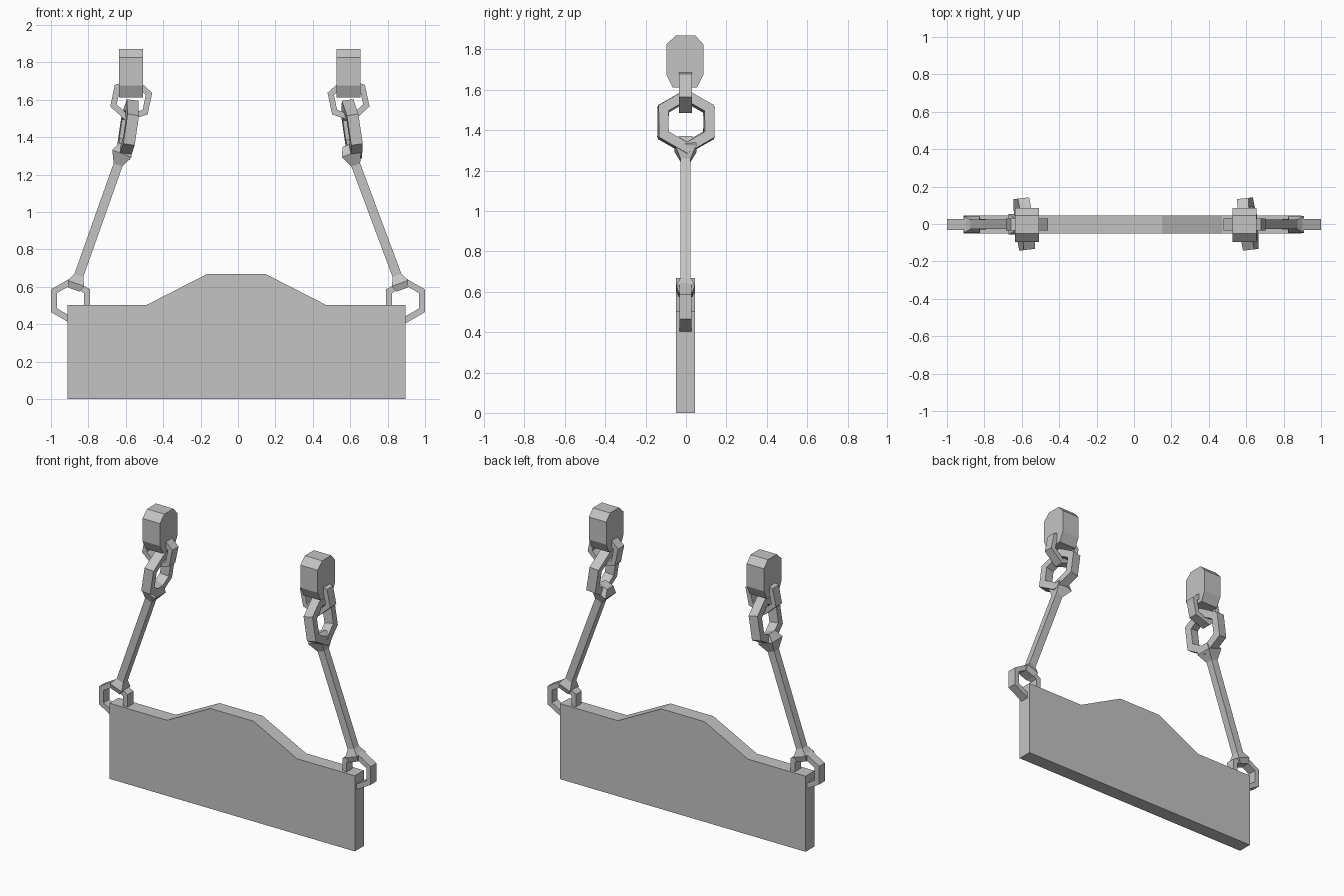
import bpy, bmesh
from math import radians, sin, cos, pi
from mathutils import Matrix, Vector

cube = bpy.data.objects.get("Cube")
if cube:
    bpy.data.objects.remove(cube)

grey = bpy.data.materials.new("plain grey")
grey.use_nodes = True
grey.diffuse_color = (0.55, 0.55, 0.55, 1)
for node in grey.node_tree.nodes:
    if node.type == 'BSDF_PRINCIPLED':
        node.inputs["Base Color"].default_value = (0.55, 0.55, 0.55, 1)


def finish(bm, name, matrix=None):
    bmesh.ops.recalc_face_normals(bm, faces=bm.faces)
    mesh = bpy.data.meshes.new(name)
    bm.to_mesh(mesh)
    bm.free()
    mesh.materials.append(grey)
    obj = bpy.data.objects.new(name, mesh)
    if matrix:
        obj.matrix_world = matrix
    bpy.context.collection.objects.link(obj)
    return obj


def loft(name, sections, closed=False, matrix=None):
    """Bridge equal-sized loops of points; cap the ends or join them in a circle."""
    bm = bmesh.new()
    loops = [[bm.verts.new(p) for p in s] for s in sections]
    pairs = list(zip(loops, loops[1:]))
    if closed:
        pairs.append((loops[-1], loops[0]))
    else:
        bm.faces.new(loops[0])
        bm.faces.new(loops[-1])
    for a, b in pairs:
        for i in range(len(a)):
            j = (i + 1) % len(a)
            bm.faces.new((a[i], a[j], b[j], b[i]))
    return finish(bm, name, matrix)


def hex_link(name, outer, inner, half, matrix):
    """Six-sided chain link in the local xz plane, one corner up."""
    sections = []
    for k in range(6):
        a = pi / 2 + k * pi / 3
        sections.append([(r * cos(a), y, r * sin(a)) for r, y in
                         ((outer, -half), (outer, half), (inner, half), (inner, -half))])
    return loft(name, sections, True, matrix)


def hanger_rod(name, top, bottom):
    """Square rod with a flared, tapered head at each end."""
    top, bottom = Vector(top), Vector(bottom)
    axis = (top - bottom).normalized()
    yv = Vector((0, 1, 0))
    side = yv.cross(axis)
    sections = []
    for base, along, w in ((top, 0.05, 0.033), (top, 0, 0.055), (top, -0.065, 0.025),
                           (bottom, 0.045, 0.025), (bottom, 0, 0.046), (bottom, -0.035, 0.034)):
        c = base + axis * along
        sections.append([c + side * w * i + yv * w * j
                         for i, j in ((-1, -1), (1, -1), (1, 1), (-1, 1))])
    return loft(name, sections)


# Sign board with a raised middle
board = [(-0.912, 0), (0.895, 0), (0.895, 0.503), (0.47, 0.503),
         (0.15, 0.667), (-0.167, 0.667), (-0.488, 0.503), (-0.912, 0.503)]
loft("sign_board", [[(x, y, z) for x, z in board] for y in (-0.05, 0.045)])

# Mounting block outline, seen from the side
block = [(-0.05, 1.87), (0.045, 1.87), (0.086, 1.825), (0.086, 1.675),
         (0.055, 1.612), (-0.066, 1.612), (-0.097, 1.675), (-0.097, 1.825)]

for side, s, rod_top in (("right", -1, -0.62), ("left", 1, 0.607)):
    cx = 0.01 + s * 0.581
    loft(side + "_mounting_block",
         [[(x, y, z) for y, z in block] for x in (cx - 0.064, cx + 0.064)])

    # Upper link, leaning out of the block
    hex_link(side + "_upper_link", 0.118, 0.082, 0.032,
             Matrix.Translation((cx, -0.002, 1.6)) @ Matrix.Rotation(radians(-12 * s), 4, 'Y'))

    # Lower link, turned across the upper one
    hex_link(side + "_lower_link", 0.16, 0.104, 0.031,
             Matrix.Translation((0.011 + s * 0.598, 0, 1.44))
             @ Matrix.Rotation(radians(6.5), 4, 'Z')
             @ Matrix.Rotation(radians(-8.4 * s), 4, 'Y')
             @ Matrix.Rotation(pi / 2, 4, 'Z'))

    hanger_rod(side + "_hanger_rod", (rod_top, -0.002, 1.312), (s * 0.866, -0.002, 0.618))

    # Link through the board corner
    hex_link(side + "_board_link", 0.121, 0.083, 0.03,
             Matrix.Translation((s * 0.895, -0.002, 0.525)))
